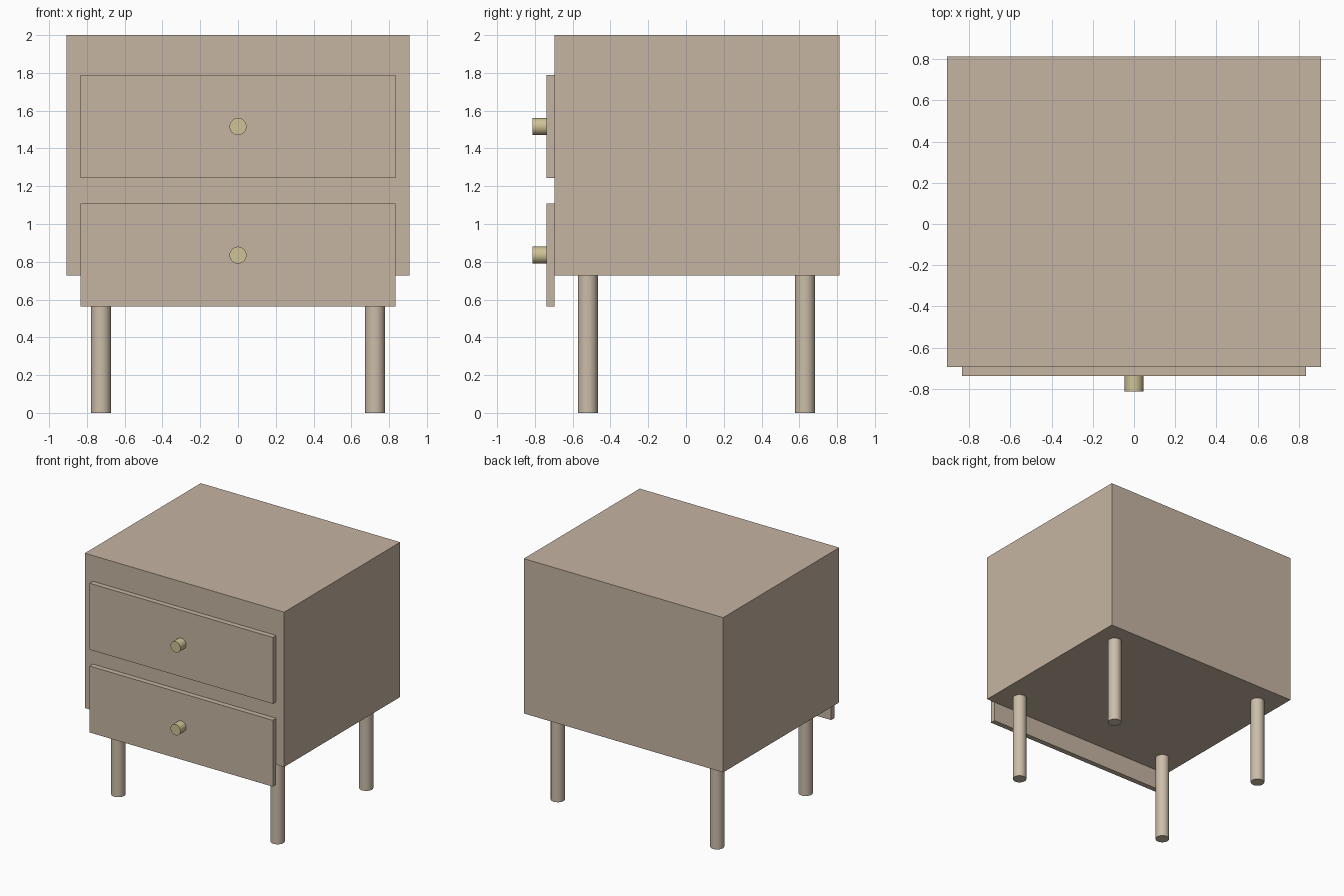
import bpy
import math

if "Cube" in bpy.data.objects:
    bpy.data.objects.remove(bpy.data.objects["Cube"])


def material(name, color):
    m = bpy.data.materials.new(name)
    m.diffuse_color = color
    m.use_nodes = True
    m.node_tree.nodes["Principled BSDF"].inputs["Base Color"].default_value = m.diffuse_color
    return m


wood = material("wood", (0.56, 0.46, 0.36, 1))
leg_wood = material("leg_wood", (0.60, 0.51, 0.40, 1))
brass = material("brass", (0.62, 0.54, 0.30, 1))


def box(name, lo, hi, mat):
    center = [(a + b) / 2 for a, b in zip(lo, hi)]
    bpy.ops.mesh.primitive_cube_add(size=1, location=center)
    o = bpy.context.object
    o.name = name
    o.scale = [b - a for a, b in zip(lo, hi)]
    bpy.ops.object.transform_apply(location=False, rotation=False, scale=True)
    o.data.materials.append(mat)


def rod(name, radius, length, center, mat, rotation=(0, 0, 0)):
    bpy.ops.mesh.primitive_cylinder_add(vertices=32, radius=radius, depth=length,
                                        location=center, rotation=rotation)
    o = bpy.context.object
    o.name = name
    o.data.materials.append(mat)
    bpy.ops.object.shade_smooth_by_angle(angle=math.radians(40))


FRONT, BACK, BOTTOM, TOP = -0.695, 0.812, 0.727, 2.0
DRAWER_FRONT, KNOB_FRONT = -0.738, -0.812

# Cabinet body
box("cabinet_body", (-0.907, FRONT, BOTTOM), (0.907, BACK, TOP), wood)

# Drawer fronts, each with a round knob
for label, z in (("upper", 1.516), ("lower", 0.835)):
    box(label + "_drawer_front", (-0.834, DRAWER_FRONT, z - 0.273),
        (0.834, FRONT, z + 0.273), wood)
    rod(label + "_knob", 0.045, DRAWER_FRONT - KNOB_FRONT,
        (0, (DRAWER_FRONT + KNOB_FRONT) / 2, z), brass, (math.pi / 2, 0, 0))

# Four straight legs
for depth, y in (("front", -0.52), ("back", 0.63)):
    for side, x in (("left", -0.725), ("right", 0.725)):
        rod(f"{depth}_{side}_leg", 0.053, BOTTOM, (x, y, BOTTOM / 2), leg_wood)
